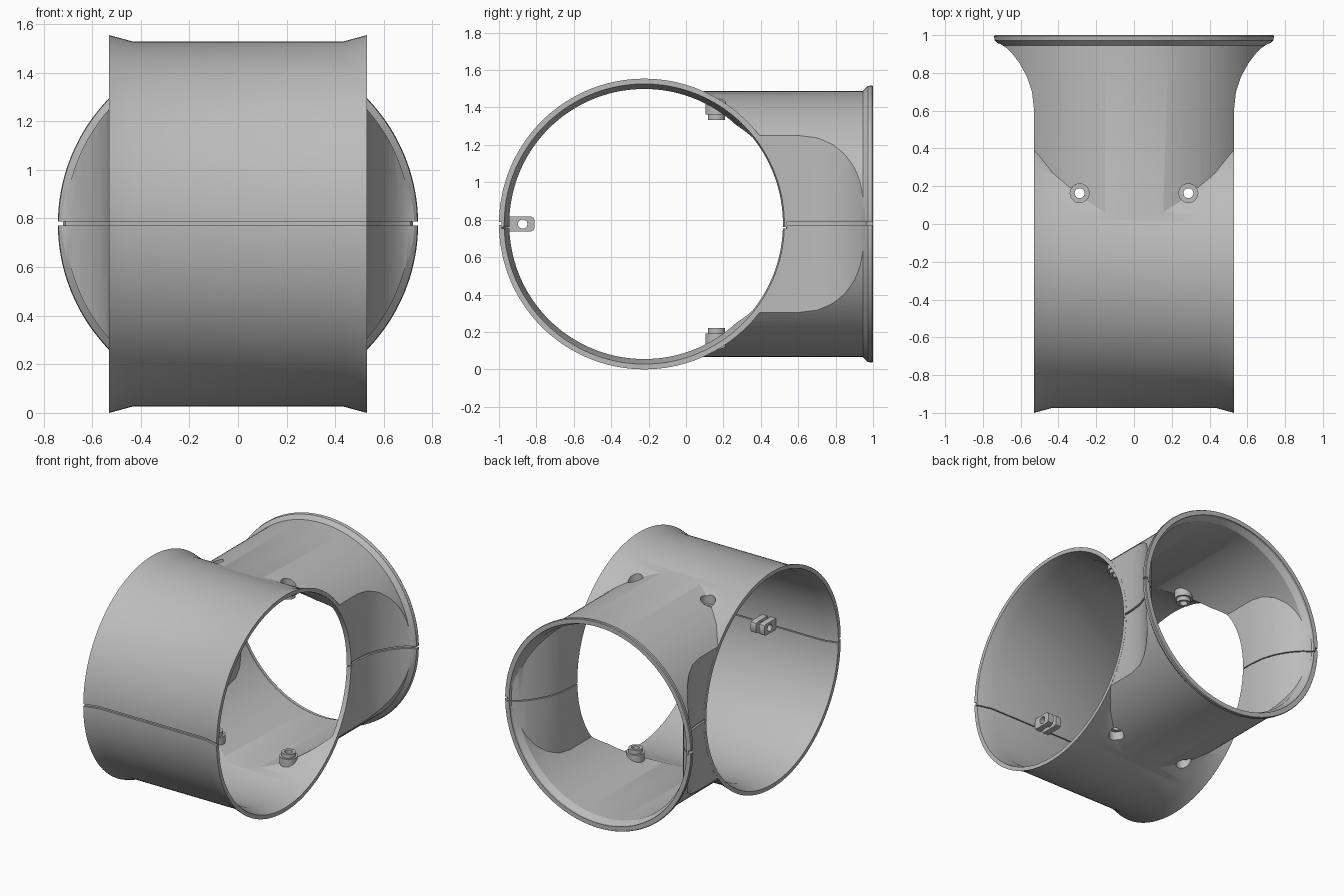
import bpy, bmesh, math
from mathutils import Vector

cube = bpy.data.objects.get("Cube")
if cube:
    bpy.data.objects.remove(cube, do_unlink=True)

CY, CZ = -0.223, 0.777      # axis of the main tube
X_END, WALL, SEG = 0.53, 0.028, 144

grey = bpy.data.materials.new("plain grey")
grey.use_nodes = True
grey.diffuse_color = (0.5, 0.5, 0.5, 1)
grey.node_tree.nodes["Principled BSDF"].inputs["Base Color"].default_value = (0.5, 0.5, 0.5, 1)


def place(axis, a, u, v):
    return {"x": (a, u, v), "y": (u, a, v), "z": (u, v, a)}[axis]


def loft(name, rings):
    """Closed solid through a list of point rings."""
    bm = bmesh.new()
    rows = [[bm.verts.new(p) for p in ring] for ring in rings]
    n = len(rows[0])
    for r0, r1 in zip(rows, rows[1:]):
        for i in range(n):
            j = (i + 1) % n
            bm.faces.new((r0[i], r0[j], r1[j], r1[i]))
    bm.faces.new(rows[0])
    bm.faces.new(rows[-1])
    bmesh.ops.recalc_face_normals(bm, faces=bm.faces)
    mesh = bpy.data.meshes.new(name)
    bm.to_mesh(mesh)
    bm.free()
    mesh.materials.append(grey)
    ob = bpy.data.objects.new(name, mesh)
    bpy.context.collection.objects.link(ob)
    return ob


def lathe(name, axis, profile, cu, cv, seg=SEG):
    angles = [2 * math.pi * i / seg for i in range(seg)]
    return loft(name, [[place(axis, a, cu + r * math.cos(t), cv + r * math.sin(t))
                        for t in angles] for a, r in profile])


def prism(name, axis, outline, lo, hi):
    return loft(name, [[place(axis, a, u, v) for u, v in outline] for a in (lo, hi)])


def combine(ob, other, op, keep=False):
    mod = ob.modifiers.new("combine", "BOOLEAN")
    mod.operation, mod.solver, mod.object = op, "EXACT", other
    deps = bpy.context.evaluated_depsgraph_get()
    mesh = bpy.data.meshes.new_from_object(ob.evaluated_get(deps))
    ob.modifiers.clear()
    ob.data = mesh
    if not keep:
        bpy.data.objects.remove(other, do_unlink=True)
    return ob


def side_outline(d):
    """Plan of the branch: straight sides sweeping out to the rim, inset by d."""
    pts = [(0.529, -0.1), (0.529, 0.4), (0.529, 0.6), (0.54, 0.7), (0.567, 0.78),
           (0.605, 0.85), (0.643, 0.9), (0.673, 0.93), (0.705, 0.952),
           (0.74, 0.964), (0.8, 0.966)]
    pts = [Vector(p) for p in pts]
    out = []
    for i, p in enumerate(pts):
        t = (pts[min(i + 1, len(pts) - 1)] - pts[max(i - 1, 0)]).normalized()
        out.append((p.x - t.y * d, p.y + t.x * d))
    out.append((out[-1][0], 1.2))
    return out + [(-x, y) for x, y in reversed(out)]


def junction(name, d):
    """Solid tee, shrunk by d; shrunk ones overshoot the open ends."""
    over = 0.06 if d else 0
    r, flare = 0.75 - d, 0.777 - d
    ends = [(0.43, r), (X_END, flare)] + ([(X_END + over, flare)] if d else [])
    main = lathe(name, "x", [(-x, q) for x, q in reversed(ends)] + ends, CY, CZ)
    b = 0.71 - d
    lip = [(-0.1, b), (0.945, b), (0.972, 0.738 - d), (0.994, 0.741 - d), (1.0, 0.737 - d)]
    if d:
        lip = [(-0.1, b), (0.945, b), (0.985, 0.733 - d), (1.0 + over, 0.733 - d)]
    branch = lathe("branch", "y", lip, 0, CZ)
    combine(branch, prism("sides", "z", side_outline(d), -0.2, 1.8), "INTERSECT")
    return combine(main, branch, "UNION")


def slab(lo, hi):
    return prism("slab", "z", [(-1.5, -1.5), (1.5, -1.5), (1.5, 1.5), (-1.5, 1.5)], lo, hi)


# Hollow tee shell
shell = junction("tee_shell", 0)
middle = junction("middle", WALL / 2)
combine(shell, junction("bore", WALL), "DIFFERENCE")

# Lapped seam: one groove outside, one inside
combine(shell, combine(slab(0.771, 0.787), middle, "DIFFERENCE", True), "DIFFERENCE")
combine(shell, combine(slab(0.754, 0.761), middle, "INTERSECT", True), "DIFFERENCE")

# Stepped screw bosses, top and bottom, with counterbored holes
for sx in (-1, 1):
    for sz in (-1, 1):
        def turned(name, profile):
            return lathe(name, "z", [(CZ + sz * h, r) for h, r in profile],
                         sx * 0.288, 0.163, 32)
        boss = turned("boss", [(0.556, 0.046), (0.585, 0.046), (0.585, 0.06), (0.75, 0.06)])
        combine(boss, middle, "INTERSECT", True)
        combine(shell, boss, "UNION")
        combine(shell, turned("hole", [(0.5, 0.026), (0.605, 0.026), (0.605, 0.05),
                                       (0.9, 0.05)]), "DIFFERENCE")
bpy.data.objects.remove(middle, do_unlink=True)

# Pair of clamp lugs on the front inner wall
parts = [shell]
lug_outline = [(-0.958, -0.04), (-0.83, -0.04), (-0.816, -0.034), (-0.81, -0.02),
               (-0.81, 0.02), (-0.816, 0.034), (-0.83, 0.04), (-0.958, 0.04)]
for side, s in (("left", 1), ("right", -1)):
    lug = prism(side + "_clamp_lug", "x", [(y, CZ + z) for y, z in lug_outline],
                s * 0.012, s * 0.055)
    combine(lug, lathe("pin", "x", [(-0.1, 0.025), (0.1, 0.025)], -0.873, CZ, 24), "DIFFERENCE")
    parts.append(lug)

# Smooth curved surfaces, crisp edges
for ob in parts:
    bpy.ops.object.select_all(action="DESELECT")
    ob.select_set(True)
    bpy.context.view_layer.objects.active = ob
    bpy.ops.object.shade_smooth_by_angle(angle=math.radians(25))
